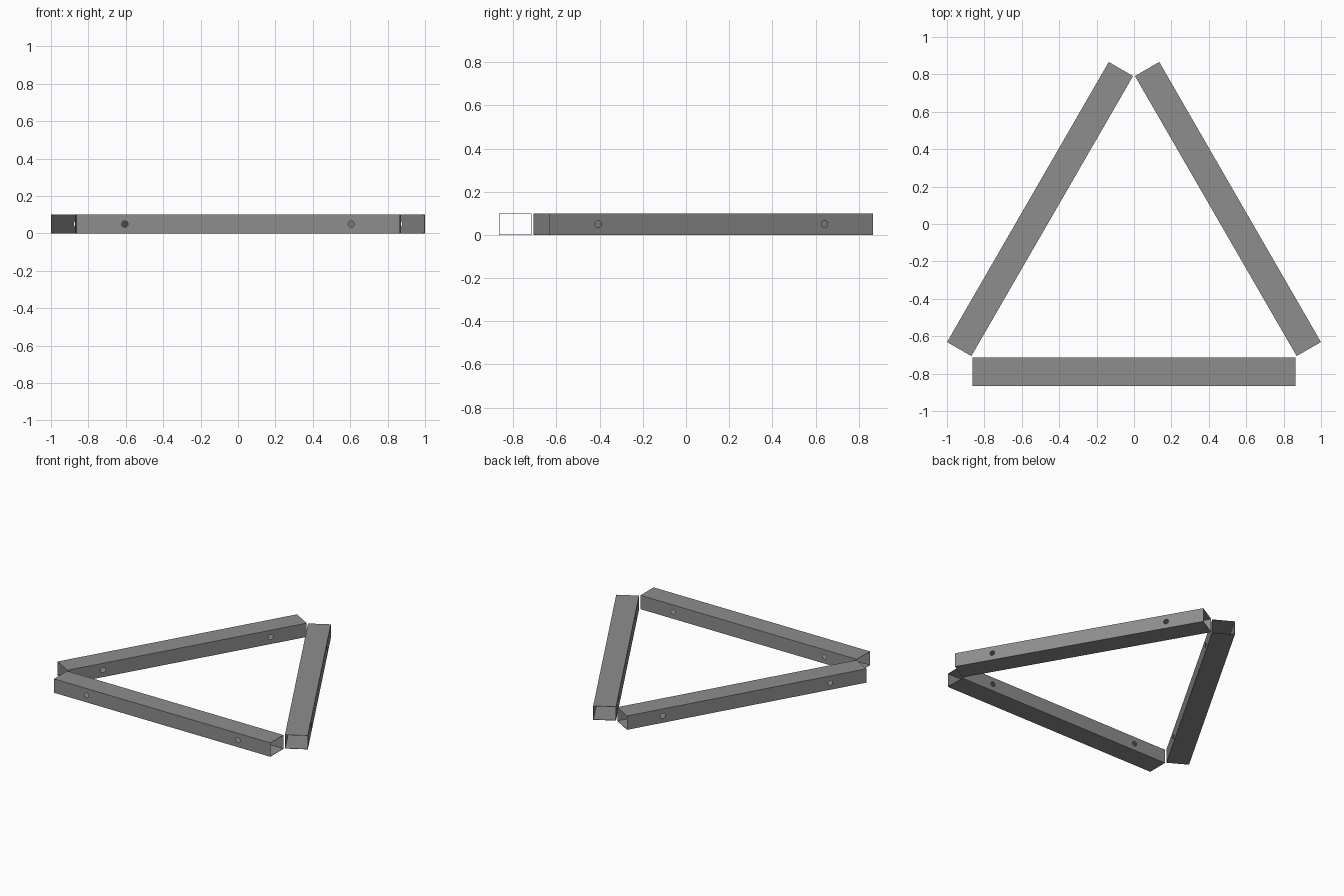
import bpy, bmesh
from math import radians
from mathutils import Matrix, Vector

LENGTH, WIDTH, HEIGHT, WALL = 1.729, 0.15, 0.1, 0.003
HOLE_X, HOLE_RADIUS = 0.605, 0.017
RADIUS, CENTRE_Y = 0.58, -0.21

if "Cube" in bpy.data.objects:
    bpy.data.objects.remove(bpy.data.objects["Cube"])

steel = bpy.data.materials.new("grey steel")
steel.use_nodes = True
colour = (0.27, 0.27, 0.27, 1)
steel.diffuse_color = colour
steel.node_tree.nodes["Principled BSDF"].inputs["Base Color"].default_value = colour


def add_object(name, bm):
    mesh = bpy.data.meshes.new(name)
    bm.to_mesh(mesh)
    bm.free()
    mesh.materials.append(steel)
    obj = bpy.data.objects.new(name, mesh)
    bpy.context.collection.objects.link(obj)
    return obj


# Open-ended rectangular tube
bm = bmesh.new()
bmesh.ops.create_cube(bm, size=1, matrix=Matrix.Diagonal((LENGTH, WIDTH, HEIGHT, 1)))
ends = [f for f in bm.faces if abs(f.normal.x) > 0.9]
bmesh.ops.delete(bm, geom=ends, context='FACES_ONLY')
front_tube = add_object("front_tube", bm)
solid = front_tube.modifiers.new("wall", 'SOLIDIFY')
solid.thickness = WALL
solid.offset = -1

# Bolt holes through both upright walls
bm = bmesh.new()
for side in (-1, 1):
    place = Matrix.Translation((side * HOLE_X, 0, 0)) @ Matrix.Rotation(radians(90), 4, 'X')
    bmesh.ops.create_cone(bm, cap_ends=True, segments=24, radius1=HOLE_RADIUS,
                          radius2=HOLE_RADIUS, depth=WIDTH * 2, matrix=place)
cutter = add_object("hole_cutter", bm)
cutter.hide_render = True
cut = front_tube.modifiers.new("holes", 'BOOLEAN')
cut.object = cutter
cut.operation = 'DIFFERENCE'
cut.solver = 'EXACT'

# Bake the drilled tube so that all three sides share it
graph = bpy.context.evaluated_depsgraph_get()
drilled = bpy.data.meshes.new_from_object(front_tube.evaluated_get(graph))
front_tube.modifiers.clear()
front_tube.data = drilled
bpy.data.objects.remove(cutter)

# Three tubes turned about the centre of the triangle
for i, name in enumerate(("front_tube", "left_tube", "right_tube")):
    tube = front_tube
    if i:
        tube = bpy.data.objects.new(name, drilled)
        bpy.context.collection.objects.link(tube)
    turn = Matrix.Rotation(radians(120 * i), 4, 'Z')
    tube.location = turn @ Vector((0, -RADIUS, 0)) + Vector((0, CENTRE_Y, HEIGHT / 2))
    tube.rotation_euler.z = radians(120 * i)
